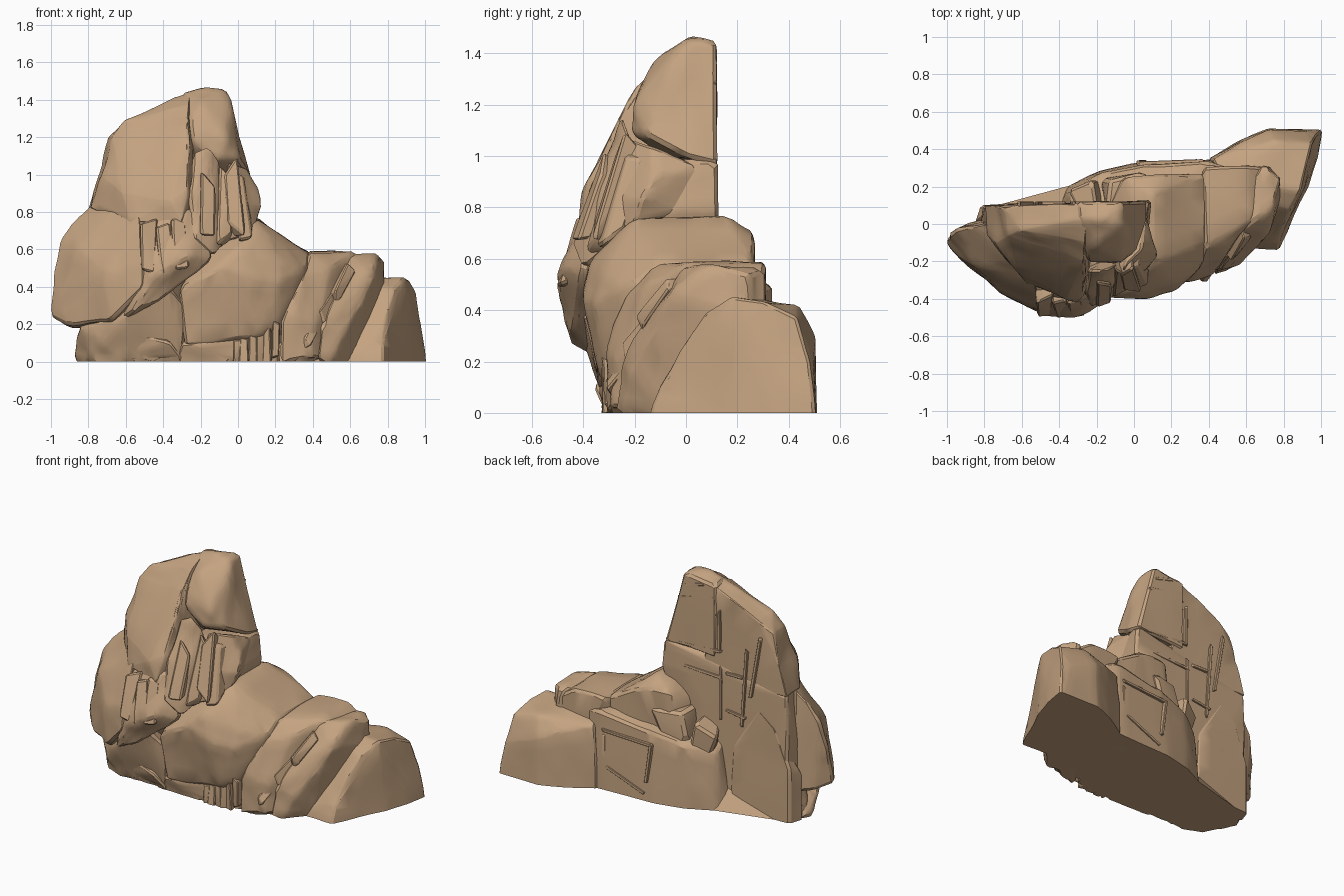
import bpy, bmesh, math, random
from mathutils import Vector, Euler, noise

random.seed(4)
stone = bpy.data.materials.new("sandstone")
stone.diffuse_color = (0.56, 0.37, 0.22, 1)


def rock(name, pts, bevel=0.014, rough=0.016, cuts=3):
    """Faceted boulder: hull of a few corner points, chipped edges, gently uneven faces."""
    bm = bmesh.new()
    for p in pts:
        bm.verts.new(p)
    bmesh.ops.convex_hull(bm, input=bm.verts[:])
    loose = [v for v in bm.verts if not v.link_faces]
    bmesh.ops.delete(bm, geom=loose, context='VERTS')
    bmesh.ops.dissolve_limit(bm, angle_limit=math.radians(6), verts=bm.verts[:], edges=bm.edges[:])
    if bevel:
        bmesh.ops.bevel(bm, geom=bm.edges[:], offset=bevel, segments=1, affect='EDGES',
                        profile=0.5, clamp_overlap=True)
    bmesh.ops.triangulate(bm, faces=bm.faces[:])
    if rough:
        long_edges = [e for e in bm.edges if e.calc_length() > 0.06]
        bmesh.ops.subdivide_edges(bm, edges=long_edges, cuts=cuts, use_grid_fill=True)
        bmesh.ops.triangulate(bm, faces=bm.faces[:])
        bm.normal_update()
        for v in bm.verts:
            n = noise.noise(v.co * 4.5) * rough + noise.noise(v.co * 11) * rough * 0.4
            if v.normal.y > 0.9:
                n *= 0.4
            v.co += v.normal * n
    for v in bm.verts:
        if v.co.z < 0.016:
            v.co.z = 0
    bmesh.ops.recalc_face_normals(bm, faces=bm.faces[:])
    me = bpy.data.meshes.new(name)
    bm.to_mesh(me)
    bm.free()
    me.materials.append(stone)
    ob = bpy.data.objects.new(name, me)
    bpy.context.collection.objects.link(ob)
    bpy.ops.object.select_all(action='DESELECT')
    ob.select_set(True)
    bpy.context.view_layer.objects.active = ob
    bpy.ops.object.shade_smooth_by_angle(angle=math.radians(26))
    return ob


def chip(name, centre, size, rot=(0, 0, 0), jitter=0.15):
    """Small irregular block, rotated in degrees."""
    e = Euler([math.radians(a) for a in rot])
    pts = []
    for i in (-.5, .5):
        for j in (-.5, .5):
            for k in (-.5, .5):
                p = Vector([s * (c + random.uniform(-jitter, jitter) * 0.5)
                            for s, c in zip(size, (i, j, k))])
                p.rotate(e)
                p += Vector(centre)
                p.z = max(p.z, 0)
                pts.append(p)
    return rock(name, pts, bevel=min(size) * 0.12, rough=0)


# Tower: two summit masses on a flat-backed core
rock("summit_left", [
    (-.25, .03, 1.45), (-.25, .11, 1.43), (-.26, -.1, 1.385), (-.27, -.2, 1.27), (-.6, -.03, 1.285),
    (-.6, .1, 1.26), (-.69, .08, 1.2), (-.67, -.06, 1.2), (-.75, .1, 1.0), (-.73, -.1, 1.0),
    (-.26, -.29, 1.08), (-.27, -.37, .92), (-.36, -.4, .86), (-.62, -.26, .9), (-.8, .1, .82),
    (-.79, -.06, .82), (-.58, -.32, .74), (-.3, -.42, .74), (-.2, .11, .8), (-.2, -.2, .8)])
rock("summit_right", [
    (-.2, .02, 1.478), (-.08, 0, 1.458), (-.06, .12, 1.45), (-.3, .03, 1.44), (-.3, .12, 1.42),
    (-.04, -.03, 1.405), (-.2, -.12, 1.385), (-.26, -.17, 1.29), (-.24, -.2, 1.18), (-.07, -.2, 1.2),
    (.01, -.15, 1.08), (.06, 0, 1.0), (.065, .12, .97), (-.1, -.22, 1.08), (-.3, .12, .95),
    (-.2, -.1, 1.0)])
rock("tower_core", [
    (-.8, .1, 0), (-.8, .1, .82), (-.76, -.03, .94), (-.4, -.33, .9), (-.1, -.25, 1.0),
    (.05, 0, .98), (.07, .12, .98), (.09, .125, .79), (.08, -.1, .78), (-.28, .115, .2),
    (-.3, .11, 0), (-.28, -.42, .6), (-.55, -.4, .4), (-.84, -.05, .2), (-.84, -.05, 0), (-.35, -.1, 0)])
rock("left_bulge", [
    (-1.005, -.09, .25), (-.985, -.06, .47), (-.945, -.03, .65), (-.885, -.01, .76), (-.79, .01, .84),
    (-.62, -.2, .86), (-.52, -.33, .8), (-.5, -.46, .55), (-.5, -.48, .4), (-.68, -.38, .22),
    (-.9, -.22, .19), (-.72, -.36, .5), (-.85, -.22, .6), (-.8, .03, .18), (-.9, 0, .2),
    (-.55, -.2, .25), (-.95, -.17, .33)])
rock("front_buttress", [
    (-.53, -.36, .72), (-.3, -.4, .8), (-.34, -.5, .52), (-.47, -.495, .45), (-.25, -.475, .56),
    (-.56, -.46, .27), (-.42, -.44, .32), (-.14, -.4, .55), (-.2, -.36, .82), (-.3, -.2, .5),
    (-.65, -.3, .2), (-.55, -.2, .8)])
rock("upper_buttress", [
    (-.24, -.25, 1.12), (-.16, -.25, 1.16), (-.09, -.22, 1.08), (-.26, -.36, .9), (-.12, -.35, .82),
    (-.24, -.445, .66), (-.13, -.4, .56), (-.08, -.33, .62), (-.28, -.2, .8), (-.08, -.15, .9)])
rock("right_flank", [
    (-.06, -.24, 1.08), (.04, -.14, 1.04), (.115, -.12, .93), (.135, -.17, .84), (.1, -.2, .74),
    (.0, -.31, .66), (-.1, -.35, .63), (-.06, -.32, .9), (.04, -.27, .85), (.06, 0, .78), (.06, .05, .96),
    (-.1, -.1, .8)], bevel=.01)
rock("tower_back_foot", [
    (-.82, .1, 0), (-.82, .1, .35), (-.72, .105, .6), (-.6, .108, .7), (-.42, .115, .4), (-.4, .12, 0),
    (-.85, 0, 0), (-.85, 0, .3), (-.4, 0, .5)], rough=.006)

# Upright cracked slabs, mostly sunk in the tower front
for i, (x, y, z, h, lean) in enumerate([
        (-.48, -.405, .61, .26, 2), (-.40, -.42, .60, .30, -2), (-.31, -.42, .64, .28, -4),
        (-.07, -.285, .83, .34, 3), (-.025, -.265, .87, .34, -3), (.02, -.25, .83, .3, -5),
        (-.17, -.345, .83, .3, 2)]):
    chip(f"front_slab_{i}", (x, y, z), (.075, .075, h), (-17, lean, 8), .35)

# Base under the overhang
rock("left_foot", [
    (-.87, -.06, .02), (-.87, -.12, .12), (-.84, -.2, .2), (-.72, -.31, .2), (-.6, -.39, .26),
    (-.36, -.4, .4), (-.28, -.34, .3), (-.3, -.3, 0), (-.6, -.31, 0), (-.78, -.24, 0),
    (-.74, -.31, .1), (-.86, 0, 0), (-.3, 0, 0), (-.5, 0, .4)])
rock("front_foot", [
    (-.62, -.31, .03), (-.5, -.345, .14), (-.36, -.36, .1), (-.3, -.32, .02), (-.55, -.3, 0),
    (-.3, -.2, 0), (-.58, -.2, 0), (-.45, -.2, .2)], bevel=.01)
rock("middle_boulder", [
    (.1, -.2, .765), (.1, .15, .765), (.06, .26, .71), (-.06, .25, .71), (.38, -.1, .58),
    (.375, .26, .57), (.2, .27, .67), (.24, -.31, .53), (.0, -.36, .6), (.22, -.36, .42),
    (.375, -.22, .5), (-.1, -.4, .5), (-.32, -.37, .38), (-.28, -.33, .09), (.22, -.31, .2),
    (.1, -.34, .13), (.3, 0, 0), (.35, .27, 0), (-.1, .22, 0), (-.1, -.25, .64), (.05, -.4, .46)])
rock("middle_foot", [
    (-.34, -.3, 0), (-.3, -.33, .1), (.0, -.325, .12), (.22, -.29, .2), (.22, -.27, 0),
    (0, -.31, 0), (-.3, 0, 0), (.2, 0, 0), (.2, 0, .3)])
for i in range(6):
    chip(f"foot_block_{i}", (-.01 + i * .042, -.285, .05 + .012 * i), (.042, .07, .11 + .02 * i),
         (0, 0, random.uniform(-8, 8)), .3)
rock("base_core", [
    (-.78, -.2, 0), (-.8, .09, 0), (-.3, .11, 0), (-.1, .28, 0), (.6, .38, 0), (.7, .0, 0), (.45, -.24, 0),
    (-.5, -.27, 0), (-.6, 0, .2), (.5, .2, .25), (.4, -.1, .2), (.0, .1, .25)], rough=0)
rock("back_ledge", [
    (-.4, .11, 0), (-.36, .2, 0), (-.2, .28, 0), (0, .325, 0), (.42, .345, 0), (.5, .3, 0),
    (-.34, .17, .36), (-.18, .27, .4), (.05, .315, .45), (.4, .335, .5), (.1, .1, .52),
    (.48, .1, .52), (-.33, .08, .42), (.5, .3, .48)], rough=.01)
chip("back_wedge_a", (-.06, .18, .49), (.2, .14, .2), (6, 10, 12), .3)
chip("back_wedge_b", (-.24, .15, .41), (.14, .12, .2), (-5, -14, 20), .3)

# Leaning slabs on the right
rock("inner_slab", [
    (.38, -.12, .58), (.37, .3, .575), (.6, .31, .58), (.62, .02, .58), (.5, -.15, .5),
    (.34, -.24, .46), (.23, -.31, .22), (.3, -.31, .25), (.23, -.3, 0), (.4, -.3, .02),
    (.42, -.275, .2), (.6, 0, 0), (.6, .32, 0), (.72, .3, .5), (.7, .1, .5)])
rock("outer_slab", [
    (.6, -.01, .565), (.75, .1, .58), (.79, .25, .54), (.7, .32, .56), (.795, .18, .42),
    (.72, -.05, .47), (.68, -.1, .32), (.58, -.2, .16), (.5, -.25, .02), (.42, -.28, .0),
    (.44, -.26, .18), (.62, -.08, .0), (.78, .3, 0), (.5, .2, 0), (.5, .1, .5), (.54, -.12, .43)])
for i, t in enumerate((.15, .45, .75)):
    chip(f"slab_rib_{i}", (.36 + .26 * t, -.265 + .2 * t, .12 + .4 * t), (.05, .05, .2), (-22, 38, 20), .4)
rock("right_end_boulder", [
    (.77, -.135, 0), (.775, -.1, .1), (.795, 0, .28), (.83, .08, .385), (.89, .18, .45), (.92, .3, .435),
    (.95, .43, .37), (.98, .48, .2), (1.004, .5, 0), (.985, .505, 0), (.72, .51, 0), (.72, .505, .3),
    (.76, .44, .42), (.5, -.13, 0), (.7, -.1, .1), (.56, .45, 0), (.4, .35, 0), (.42, .345, .4),
    (.56, .43, .36), (.7, .2, .46), (.5, .2, .45), (.92, .495, .22),
    (.855, .02, 0), (.935, .2, 0), (.985, .36, 0)], rough=.008)

# Thin ledges across the flat back: x, z, length, angle
for i, (x, z, l, a) in enumerate([
        (-.16, 1.31, .26, 12), (-.14, .99, .38, 3), (-.32, 1.13, .26, 90), (-.16, .84, .34, -3),
        (-.33, .72, .34, 90), (-.5, .8, .5, 86), (-.14, 1.39, .14, 15), (-.44, .62, .14, -8),
        (-.58, .95, .4, 80), (-.43, .87, .12, 0)]):
    chip(f"back_ridge_{i}", (x, .108, z), (l, .024, .018), (0, a, 0), .1)
for i, (x, z, l, a) in enumerate([(.2, .38, .34, -3), (.04, .25, .26, 82), (.2, .1, .3, -22), (.36, .23, .26, 90)]):
    chip(f"ledge_ridge_{i}", (x, .328, z), (l, .026, .018), (0, a, 2), .1)
